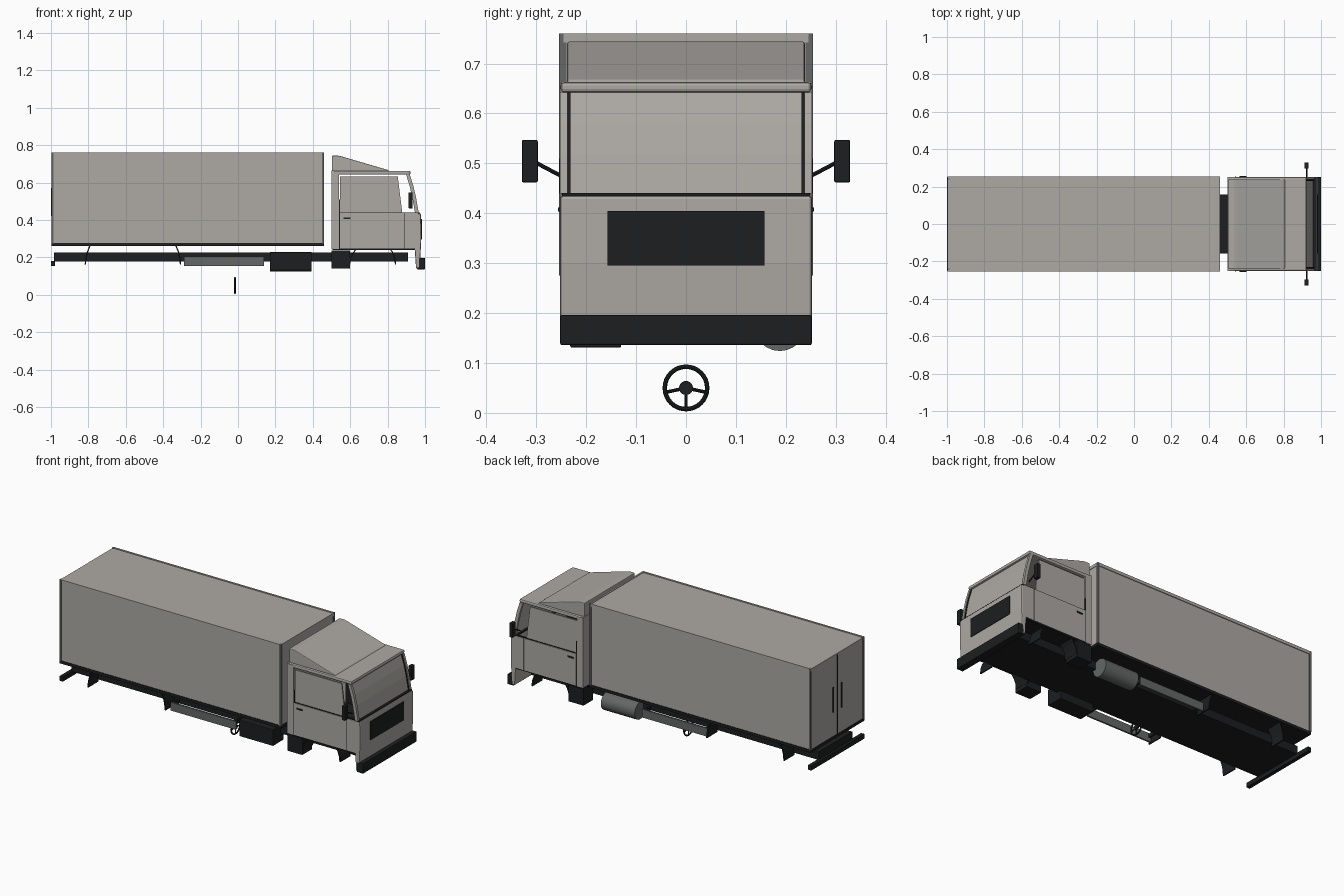
import bpy, bmesh, math
from mathutils import Vector, Matrix

if "Cube" in bpy.data.objects:
    bpy.data.objects.remove(bpy.data.objects["Cube"])


def material(name, rgb):
    m = bpy.data.materials.new(name)
    m.diffuse_color = (*rgb, 1)
    m.use_nodes = True
    m.node_tree.nodes["Principled BSDF"].inputs["Base Color"].default_value = m.diffuse_color
    return m


BLACK = material("black", (0.012, 0.013, 0.014))
STEEL = material("steel", (0.13, 0.135, 0.135))
BODY = material("body", (0.42, 0.40, 0.375))


def finish(bm, name, mat, bevel=0, smooth=False):
    bmesh.ops.recalc_face_normals(bm, faces=bm.faces)
    me = bpy.data.meshes.new(name)
    bm.to_mesh(me)
    bm.free()
    ob = bpy.data.objects.new(name, me)
    bpy.context.collection.objects.link(ob)
    me.materials.append(mat)
    if bevel:
        mod = ob.modifiers.new("bevel", "BEVEL")
        mod.width = bevel
        mod.segments = 2
    if smooth:
        bpy.context.view_layer.objects.active = ob
        ob.select_set(True)
        bpy.ops.object.shade_smooth_by_angle(angle=math.radians(35))
        ob.select_set(False)
    return ob


def prism(name, pts, y0, y1, mat=BODY, mirror=False, bevel=0):
    """Extrude an x-z profile from y0 to y1, optionally on both sides."""
    bm = bmesh.new()
    for s in ((1, -1) if mirror else (1,)):
        face = bm.faces.new([bm.verts.new((x, s * y0, z)) for x, z in pts])
        ext = bmesh.ops.extrude_face_region(bm, geom=[face])
        verts = [v for v in ext["geom"] if isinstance(v, bmesh.types.BMVert)]
        bmesh.ops.translate(bm, verts=verts, vec=(0, s * (y1 - y0), 0))
    return finish(bm, name, mat, bevel)


def block(name, x0, x1, y0, y1, z0, z1, mat=BODY, mirror=False, bevel=0):
    return prism(name, [(x0, z0), (x1, z0), (x1, z1), (x0, z1)], y0, y1, mat, mirror, bevel)


def rod(bm, a, b, r, n=12):
    a, b = Vector(a), Vector(b)
    d = b - a
    mtx = Matrix.Translation((a + b) / 2) @ d.to_track_quat('Z', 'Y').to_matrix().to_4x4()
    bmesh.ops.create_cone(bm, cap_ends=True, segments=n, radius1=r, radius2=r,
                          depth=d.length, matrix=mtx)


def strip(name, pts, y0, y1, t=0.007):
    """Thin bent sheet following an x-z path, on both sides."""
    prism(name, pts + [(x + t, z) for x, z in reversed(pts)], y0, y1, BLACK, True)


# cargo box
block("cargo_box", -0.996, 0.457, -0.249, 0.249, 0.275, 0.757)
block("cargo_floor", -0.998, 0.46, -0.252, 0.252, 0.26, 0.277, BLACK)
block("cargo_top_rail", -0.998, 0.459, 0.242, 0.253, 0.742, 0.76, BODY, True)
block("cargo_front_header", 0.45, 0.46, -0.245, 0.245, 0.742, 0.76)
for x0, label in ((-0.998, "rear"), (0.448, "front")):
    block(f"cargo_{label}_post", x0, x0 + 0.012, 0.239, 0.254, 0.275, 0.76, STEEL, True)
block("cargo_door_seam", -0.998, -0.99, -0.002, 0.002, 0.28, 0.75, BLACK)
block("cargo_door_bar", -1.0, -0.99, 0.036, 0.044, 0.42, 0.57, BLACK, True)

# chassis and rear bumper
block("chassis", -0.985, 0.91, -0.157, 0.157, 0.178, 0.227, BLACK)
block("rear_bumper", -1.0, -0.978, -0.25, 0.25, 0.155, 0.182, BLACK)

# side equipment
block("battery_box", 0.17, 0.393, -0.232, -0.13, 0.131, 0.228, BLACK, bevel=0.003)
bm = bmesh.new()
rod(bm, (0.17, 0.188, 0.176), (0.393, 0.188, 0.176), 0.052, 24)
finish(bm, "fuel_tank", STEEL, smooth=True)
block("side_guard", -0.29, 0.138, 0.208, 0.218, 0.155, 0.204, STEEL, True)
for x in (-0.285, 0.12):
    block("side_guard_bracket", x, x + 0.01, 0.15, 0.21, 0.178, 0.2, BLACK, True)

# mudguards
strip("rear_axle_back_mudguard", [(-0.795, 0.262), (-0.808, 0.23), (-0.816, 0.2), (-0.82, 0.162)], 0.15, 0.245)
strip("rear_axle_front_mudguard", [(-0.335, 0.262), (-0.322, 0.23), (-0.315, 0.2), (-0.311, 0.162)], 0.15, 0.245)
strip("front_axle_back_mudguard", [(0.628, 0.245), (0.61, 0.22), (0.597, 0.19), (0.592, 0.162)], 0.15, 0.245)
strip("front_axle_front_mudguard", [(0.81, 0.245), (0.824, 0.225), (0.835, 0.195), (0.839, 0.162)], 0.15, 0.245)

# cab lower shell
block("cab_floor", 0.505, 0.955, -0.248, 0.248, 0.24, 0.25, BLACK)
block("cab_back_wall", 0.5, 0.512, -0.25, 0.25, 0.245, 0.665)
block("cab_rear_pillar", 0.5, 0.541, 0.238, 0.252, 0.245, 0.66, BODY, True)
block("cab_door", 0.546, 0.89, 0.24, 0.252, 0.247, 0.437, BODY, True)
block("cab_front_corner", 0.893, 0.962, 0.24, 0.252, 0.247, 0.437, BODY, True)
block("door_seal", 0.541, 0.962, 0.238, 0.249, 0.245, 0.441, BLACK, True)
block("door_rear_seal", 0.541, 0.546, 0.24, 0.253, 0.44, 0.51, BLACK, True)
block("door_handle", 0.563, 0.602, 0.25, 0.256, 0.404, 0.412, BLACK, True)
prism("cab_front_panel", [(0.945, 0.245), (0.952, 0.14), (0.972, 0.14), (0.98, 0.3),
                          (0.978, 0.435), (0.957, 0.435)], -0.252, 0.252, bevel=0.006)
block("grille", 0.965, 0.983, -0.157, 0.157, 0.295, 0.405, BLACK)
block("front_bumper", 0.958, 1.0, -0.252, 0.252, 0.136, 0.196, BLACK, bevel=0.003)
block("step_box", 0.5, 0.598, 0.16, 0.25, 0.14, 0.238, BLACK, True)

# cab windows and roof
prism("side_window", [(0.546, 0.44), (0.878, 0.44), (0.854, 0.632), (0.546, 0.632)],
      0.238, 0.246, BODY, True)
SCREEN = [(0.962, 0.44), (0.948, 0.52), (0.934, 0.58), (0.915, 0.642)]


def screen(t, dx=0):
    return [(x + dx, z) for x, z in SCREEN] + [(x + dx - t, z) for x, z in reversed(SCREEN)]


prism("windshield", screen(0.006, -0.004), -0.232, 0.232)
prism("windshield_seal", screen(0.01), 0.231, 0.237, BLACK, True)
prism("windshield_pillar", screen(0.02, 0.004), 0.237, 0.252, BODY, True)
block("windshield_sill", 0.94, 0.972, -0.248, 0.248, 0.433, 0.441, BLACK)
block("roof", 0.5, 0.922, -0.251, 0.251, 0.642, 0.663, bevel=0.007)

# roof wind deflector
prism("roof_deflector", [(0.502, 0.66), (0.81, 0.66), (0.8, 0.668), (0.55, 0.741),
                         (0.535, 0.744), (0.502, 0.744)], -0.238, 0.238, bevel=0.004)

# mirrors
block("side_mirror", 0.912, 0.934, 0.297, 0.329, 0.462, 0.547, BLACK, True, 0.003)
bm = bmesh.new()
for s in (1, -1):
    rod(bm, (0.923, s * 0.245, 0.472), (0.923, s * 0.302, 0.502), 0.004, 8)
finish(bm, "mirror_arm", BLACK, smooth=True)

# steering wheel
C = Vector((-0.016, 0, 0.05))
bpy.ops.mesh.primitive_torus_add(location=C, rotation=(0, math.pi / 2, 0), major_radius=0.0425,
                                 minor_radius=0.0045, major_segments=32, minor_segments=8)
rim = bpy.context.object
rim.name = "steering_wheel_rim"
rim.data.materials.append(BLACK)
bpy.ops.object.shade_smooth_by_angle()
rim.select_set(False)
bm = bmesh.new()
rod(bm, C - Vector((0.006, 0, 0)), C + Vector((0.006, 0, 0)), 0.014, 20)
for a in (-90, -12, 192):
    a = math.radians(a)
    rod(bm, C, C + 0.042 * Vector((0, math.cos(a), math.sin(a))), 0.0035, 8)
finish(bm, "steering_wheel_hub", BLACK, smooth=True)
